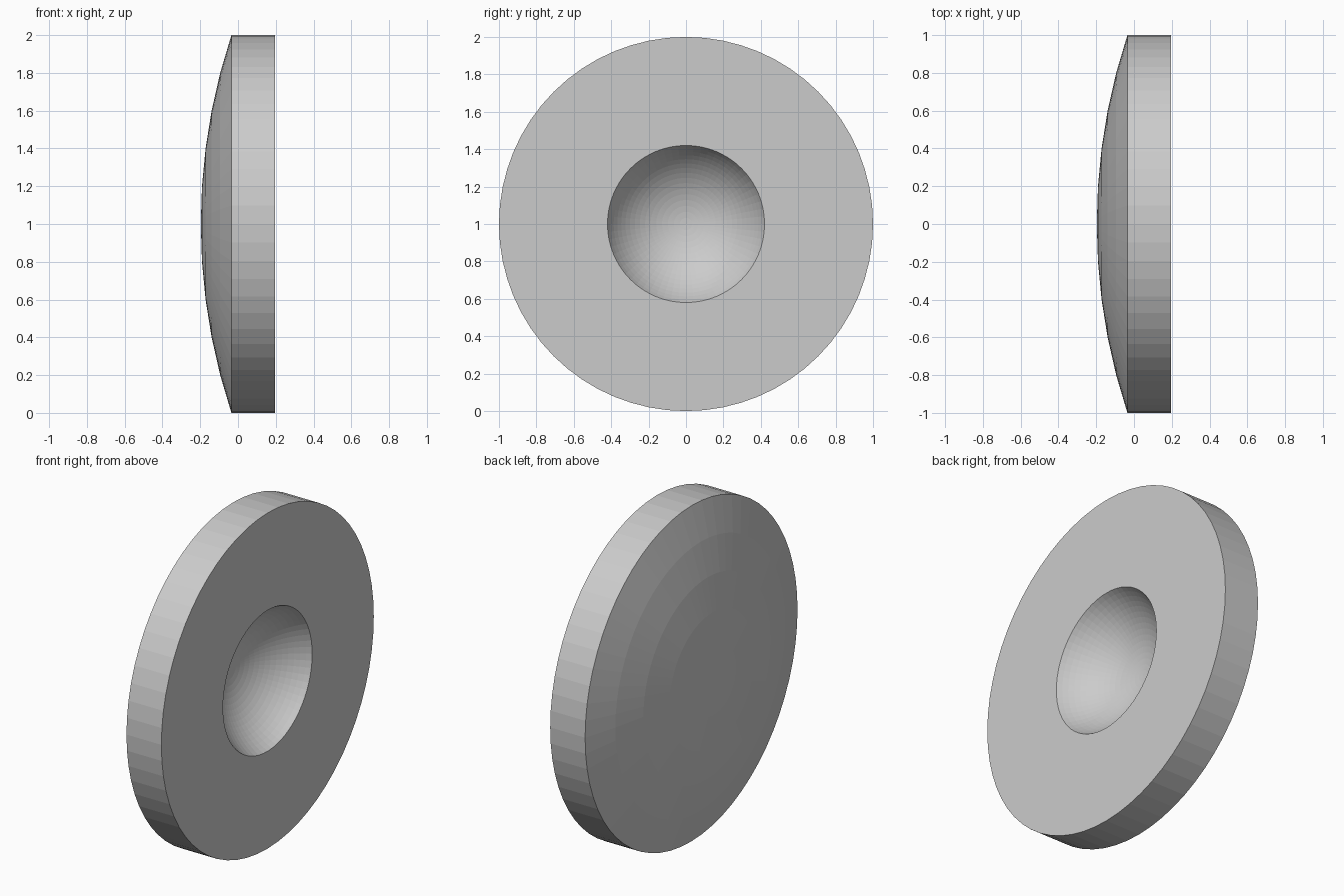
import bpy, bmesh, math

if "Cube" in bpy.data.objects:
    bpy.data.objects.remove(bpy.data.objects["Cube"])

SEG = 64
FACE_X, EDGE_X, APEX_X = 0.195, -0.035, -0.197   # flat face, dome edge, dome apex
DENT_R, BALL_R = 0.42, 0.47                      # dent opening and its sphere radius


def lathe_x(name, profile, segments):
    """Revolve (x, radius) points, starting and ending on the axis, about x at z = 1."""
    bm = bmesh.new()
    rings = []
    for x, r in profile:
        n = 1 if r < 1e-6 else segments
        rings.append([bm.verts.new((x, r * math.cos(2 * math.pi * i / segments),
                                    1 + r * math.sin(2 * math.pi * i / segments)))
                      for i in range(n)])
    for a, b in zip(rings, rings[1:]):
        for i in range(segments):
            j = (i + 1) % segments
            quad = [a[i % len(a)], a[j % len(a)], b[j % len(b)], b[i % len(b)]]
            bm.faces.new(list(dict.fromkeys(quad)))
    bmesh.ops.recalc_face_normals(bm, faces=bm.faces)
    mesh = bpy.data.meshes.new(name)
    bm.to_mesh(mesh)
    bm.free()
    obj = bpy.data.objects.new(name, mesh)
    bpy.context.collection.objects.link(obj)
    return obj


# Shallow dome on the -x side
sag = EDGE_X - APEX_X
dome_r = (1 + sag * sag) / (2 * sag)
dome = [(APEX_X + dome_r - math.sqrt(dome_r ** 2 - r * r), r)
        for r in (i / 5 for i in range(6))]

# Spherical dent in the +x face, from its rim inwards
half = math.asin(DENT_R / BALL_R)
centre = FACE_X + BALL_R * math.cos(half)
dent = []
for i in range(17):
    t = half * (1 - i / 16)
    dent.append((centre - BALL_R * math.cos(t), BALL_R * math.sin(t)))

lathe_x("dished_disc", dome + [(FACE_X, 1.0)] + dent, SEG)
